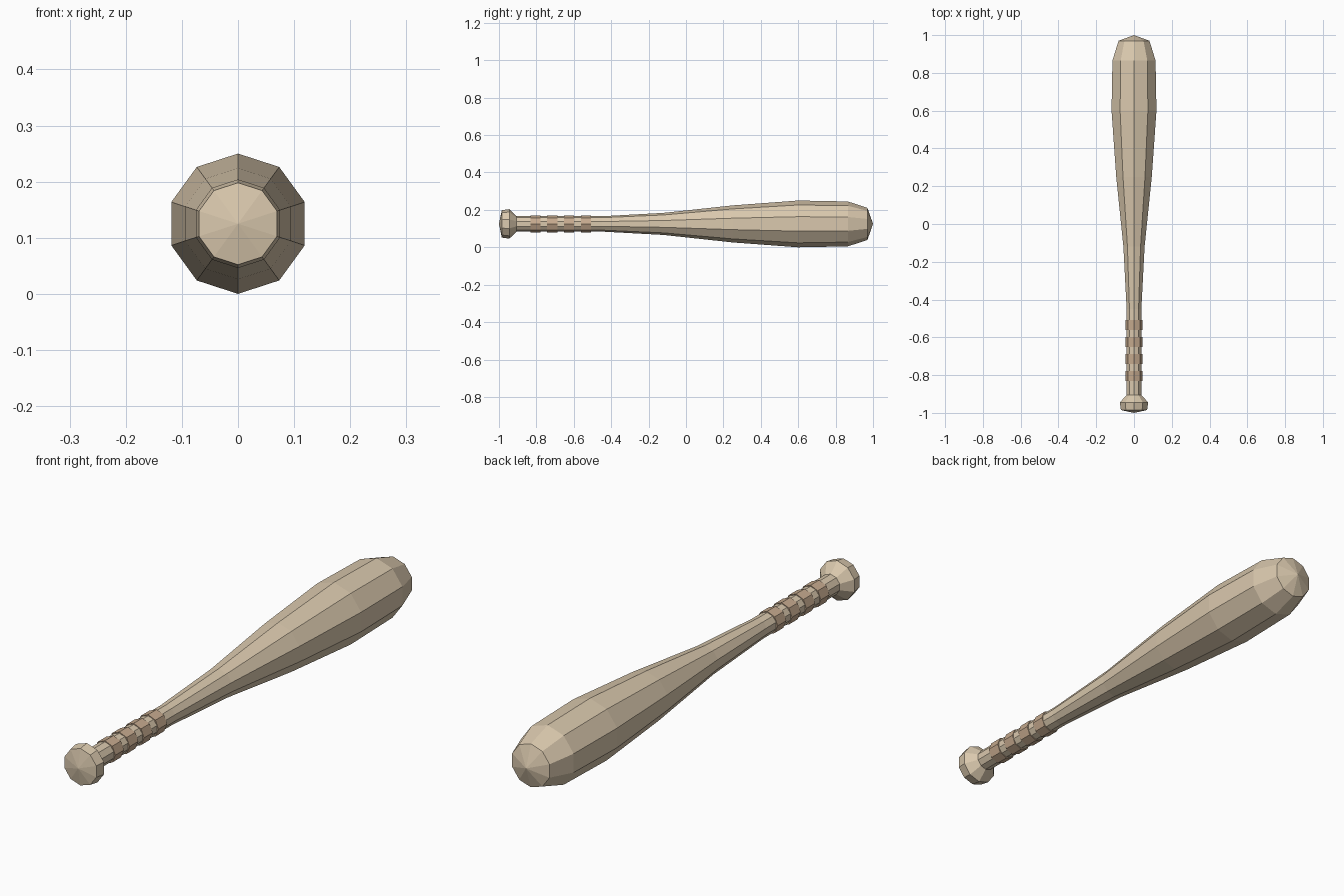
import bpy, bmesh
from math import sin, cos, pi

if "Cube" in bpy.data.objects:
    bpy.data.objects.remove(bpy.data.objects["Cube"])

CZ = 0.125  # height of the long axis


def material(name, rgb):
    m = bpy.data.materials.new(name)
    m.diffuse_color = (*rgb, 1)
    m.use_nodes = True
    m.node_tree.nodes["Principled BSDF"].inputs["Base Color"].default_value = m.diffuse_color
    return m


def lathe(name, profile, mat, sides=10, phase=pi / 2, closed=False):
    """Revolve (y, radius) points around the long axis."""
    bm = bmesh.new()
    rings = []
    for y, r in profile:
        if r == 0:
            rings.append([bm.verts.new((0, y, CZ))] * sides)
        else:
            rings.append([bm.verts.new((r * cos(phase + 2 * pi * i / sides), y,
                                        CZ + r * sin(phase + 2 * pi * i / sides)))
                          for i in range(sides)])
    pairs = list(zip(rings, rings[1:]))
    if closed:
        pairs.append((rings[-1], rings[0]))
    for a, b in pairs:
        for i in range(sides):
            j = (i + 1) % sides
            bm.faces.new(list(dict.fromkeys((a[i], a[j], b[j], b[i]))))
    bmesh.ops.recalc_face_normals(bm, faces=bm.faces)
    me = bpy.data.meshes.new(name)
    bm.to_mesh(me)
    bm.free()
    me.materials.append(mat)
    ob = bpy.data.objects.new(name, me)
    bpy.context.collection.objects.link(ob)
    return ob


wood = material("wood", (0.70, 0.58, 0.42))
wrap = material("wrap", (0.56, 0.40, 0.27))

# Body: knob, handle, taper, barrel and domed tip
lathe("bat_body", [(-1.0, 0), (-0.985, 0.073), (-0.945, 0.079), (-0.905, 0.041),
                   (-0.45, 0.041), (-0.12, 0.059), (0.25, 0.099), (0.6, 0.125),
                   (0.865, 0.12), (0.97, 0.086), (1.0, 0)], wood)

# Grip bands: coarser rings that partly sink into the handle
for k in range(4):
    y = -0.805 + 0.09 * k
    lathe(f"grip_band_{k + 1}", [(y - 0.027, 0.03), (y - 0.027, 0.0455),
                                 (y + 0.027, 0.0455), (y + 0.027, 0.03)],
          wrap, sides=8, phase=0, closed=True)
